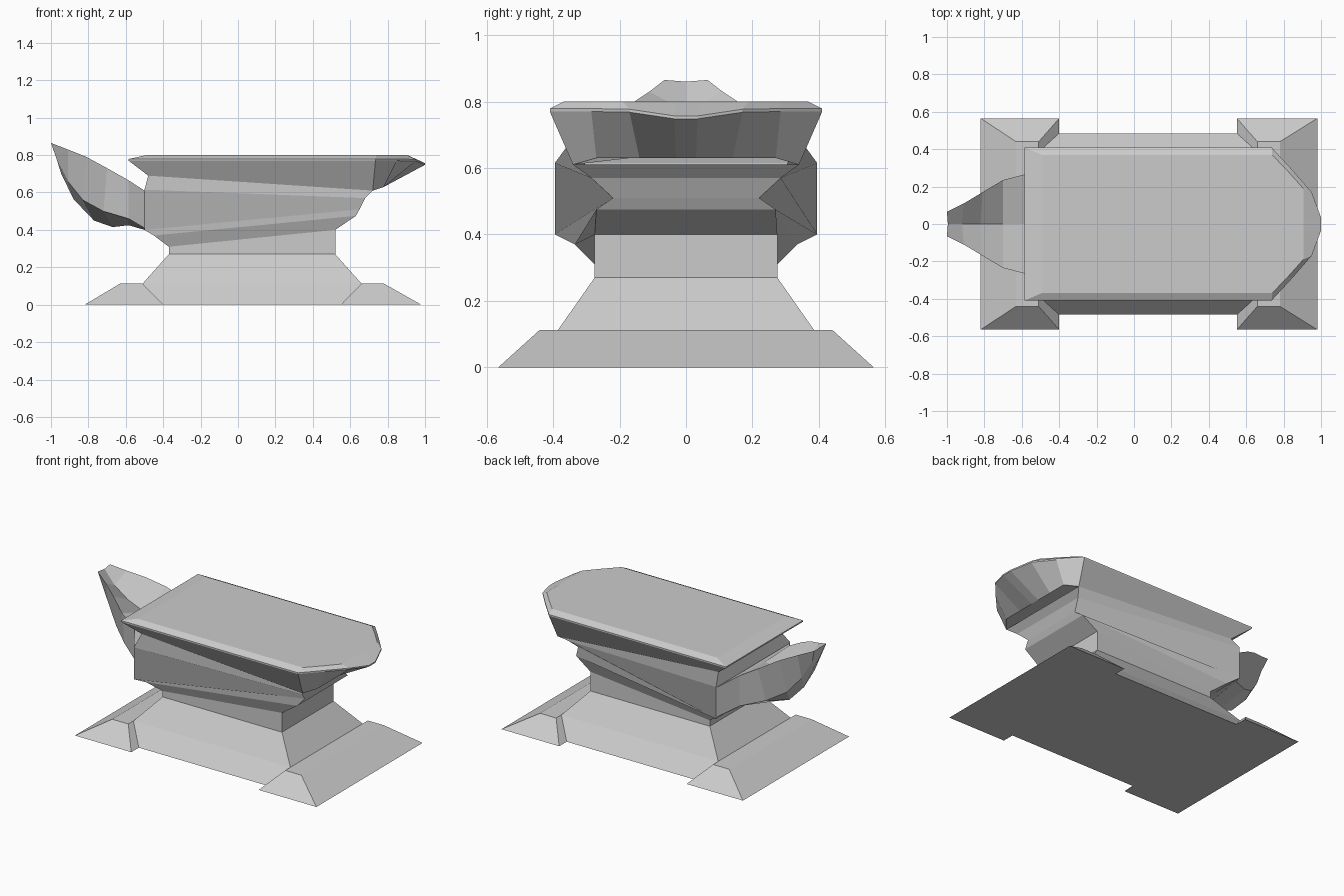
import bpy, bmesh


def loft(name, rings, cap_start=True, cap_end=True):
    """Skin a stack of closed rings with flat faces."""
    bm = bmesh.new()
    vr = [[bm.verts.new(p) for p in r] for r in rings]
    n = len(rings[0])
    for a, b in zip(vr, vr[1:]):
        for i in range(n):
            j = (i + 1) % n
            bm.faces.new((a[i], a[j], b[j], b[i]))
    if cap_start:
        bm.faces.new(vr[0][::-1])
    if cap_end:
        bm.faces.new(vr[-1])
    bmesh.ops.recalc_face_normals(bm, faces=bm.faces)
    me = bpy.data.meshes.new(name)
    bm.to_mesh(me)
    bm.free()
    ob = bpy.data.objects.new(name, me)
    bpy.context.collection.objects.link(ob)
    return ob


def mirror(half):
    """Close a half outline by mirroring it over y = 0."""
    return half + [(x, -y, z) for x, y, z in reversed(half) if y > 0]


def rect(x0, x1, y, z):
    return mirror([(x0, y, z), (x1, y, z)])


# Two bevelled feet
loft("left_foot", [rect(-0.82, -0.40, 0.565, 0), rect(-0.63, -0.51, 0.44, 0.113)])
loft("right_foot", [rect(0.55, 0.98, 0.565, 0), rect(0.78, 0.66, 0.44, 0.113)][:1]
     + [rect(0.66, 0.78, 0.44, 0.113)])

# Sloped pedestal between the feet
loft("pedestal", [rect(-0.51, 0.66, 0.485, 0), rect(-0.51, 0.66, 0.385, 0.113),
                  rect(-0.37, 0.52, 0.275, 0.27)], cap_end=False)

# Waist and body: each level is a left corner and a right corner
levels = [
    ((-0.37, 0.275, 0.27), (0.52, 0.275, 0.27)),
    ((-0.37, 0.275, 0.31), (0.52, 0.275, 0.40)),
    ((-0.45, 0.335, 0.37), (0.63, 0.27, 0.475)),
    ((-0.50, 0.395, 0.40), (0.65, 0.22, 0.51)),
    ((-0.50, 0.395, 0.615), (0.68, 0.285, 0.57)),
    ((-0.48, 0.34, 0.69), (0.72, 0.34, 0.61)),
]
loft("body", [mirror(list(l)) for l in levels], False, False)

# Top plate with rounded, undercut nose
under = [(-0.48, 0.34, 0.69), (0.72, 0.34, 0.61), (0.78, 0.27, 0.63),
         (0.78, 0.14, 0.63), (0.78, 0.03, 0.63)]
edge = [(-0.585, 0.41, 0.77), (0.735, 0.41, 0.77), (0.85, 0.285, 0.77),
        (0.95, 0.17, 0.768), (1.0, 0.035, 0.748)]
rim = [(x, y, z + 0.009) for x, y, z in edge]
top = [(-0.49, 0.368, 0.80), (0.74, 0.368, 0.80), (0.82, 0.285, 0.80),
       (0.905, 0.19, 0.80), (0.905, 0.035, 0.80)]
loft("top_plate", [mirror(r) for r in (under, edge, rim, top)])

# Upturned horn: trough, upper edge, lower side, keel
horn = [
    [(-0.50, 0, 0.61), (-0.50, 0.395, 0.61), (-0.50, 0.395, 0.41), (-0.50, 0, 0.40)],
    [(-0.585, 0, 0.655), (-0.585, 0.265, 0.665), (-0.585, 0.265, 0.46), (-0.585, 0, 0.425)],
    [(-0.70, 0, 0.65), (-0.70, 0.235, 0.73), (-0.72, 0.18, 0.50), (-0.67, 0, 0.415)],
    [(-0.82, 0, 0.70), (-0.81, 0.17, 0.79), (-0.83, 0.11, 0.56), (-0.77, 0, 0.45)],
    [(-0.92, 0, 0.77), (-0.91, 0.11, 0.83), (-0.91, 0.07, 0.66), (-0.88, 0, 0.565)],
    [(-0.995, 0, 0.86), (-1.0, 0.065, 0.865), (-0.97, 0.04, 0.78), (-0.945, 0, 0.70)],
]
loft("horn", [mirror(r) for r in horn], cap_start=False)
